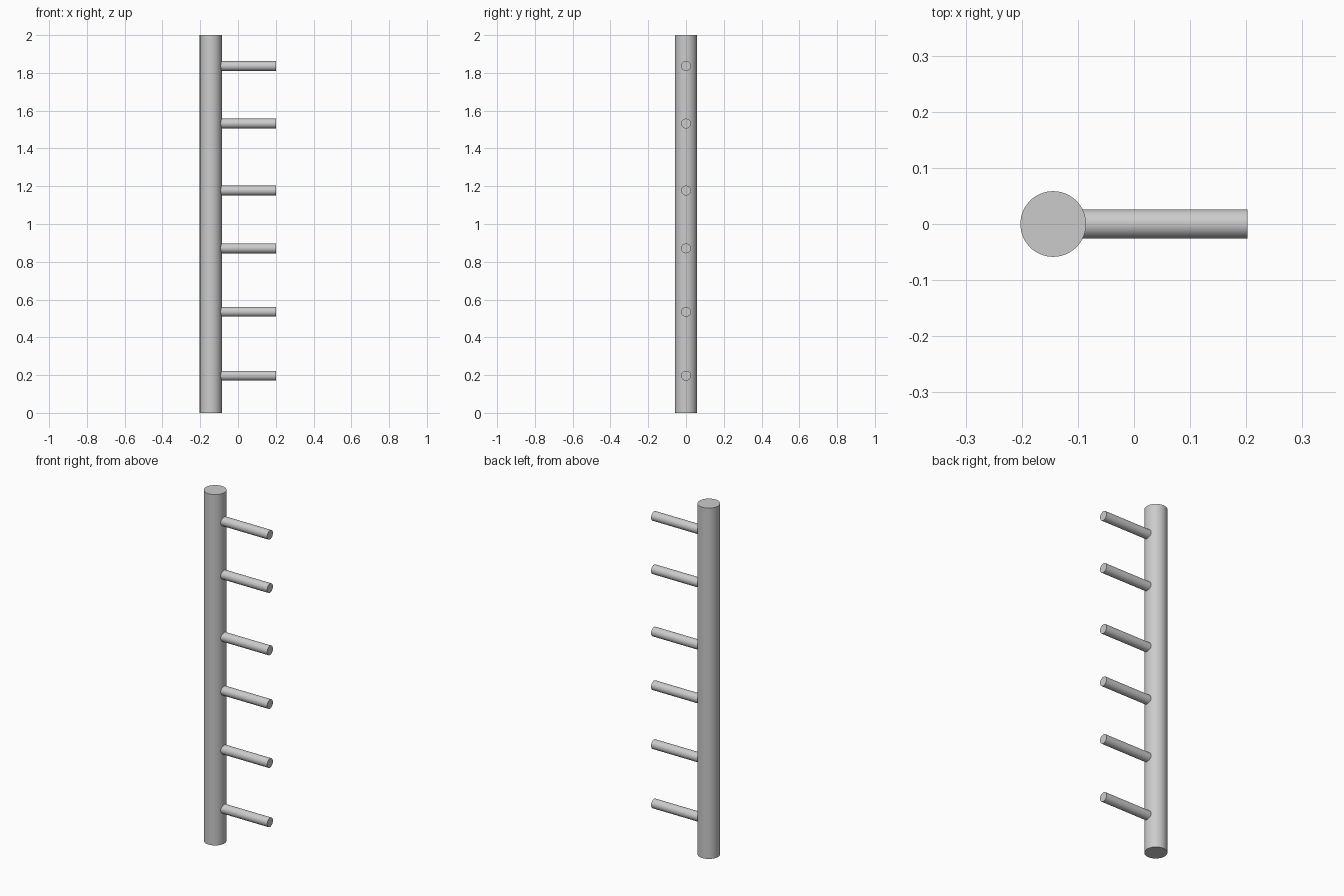
import bpy
from math import radians

if "Cube" in bpy.data.objects:
    bpy.data.objects.remove(bpy.data.objects["Cube"])

POLE_X, POLE_R = -0.144, 0.0585
PEG_R, PEG_END = 0.026, 0.202


def rod(name, radius, length, location, rotation=(0, 0, 0)):
    bpy.ops.mesh.primitive_cylinder_add(vertices=64, radius=radius, depth=length,
                                        location=location, rotation=rotation)
    obj = bpy.context.object
    obj.name = name
    bpy.ops.object.shade_smooth_by_angle(angle=radians(30))
    return obj


# upright pole
rod("pole", POLE_R, 2.0, (POLE_X, 0, 1.0))

# unevenly spaced pegs, rooted in the pole's core
for i, z in enumerate((0.197, 0.535, 0.871, 1.177, 1.532, 1.836)):
    rod(f"peg_{i + 1}", PEG_R, PEG_END - POLE_X,
        ((PEG_END + POLE_X) / 2, 0, z), (0, radians(90), 0))
